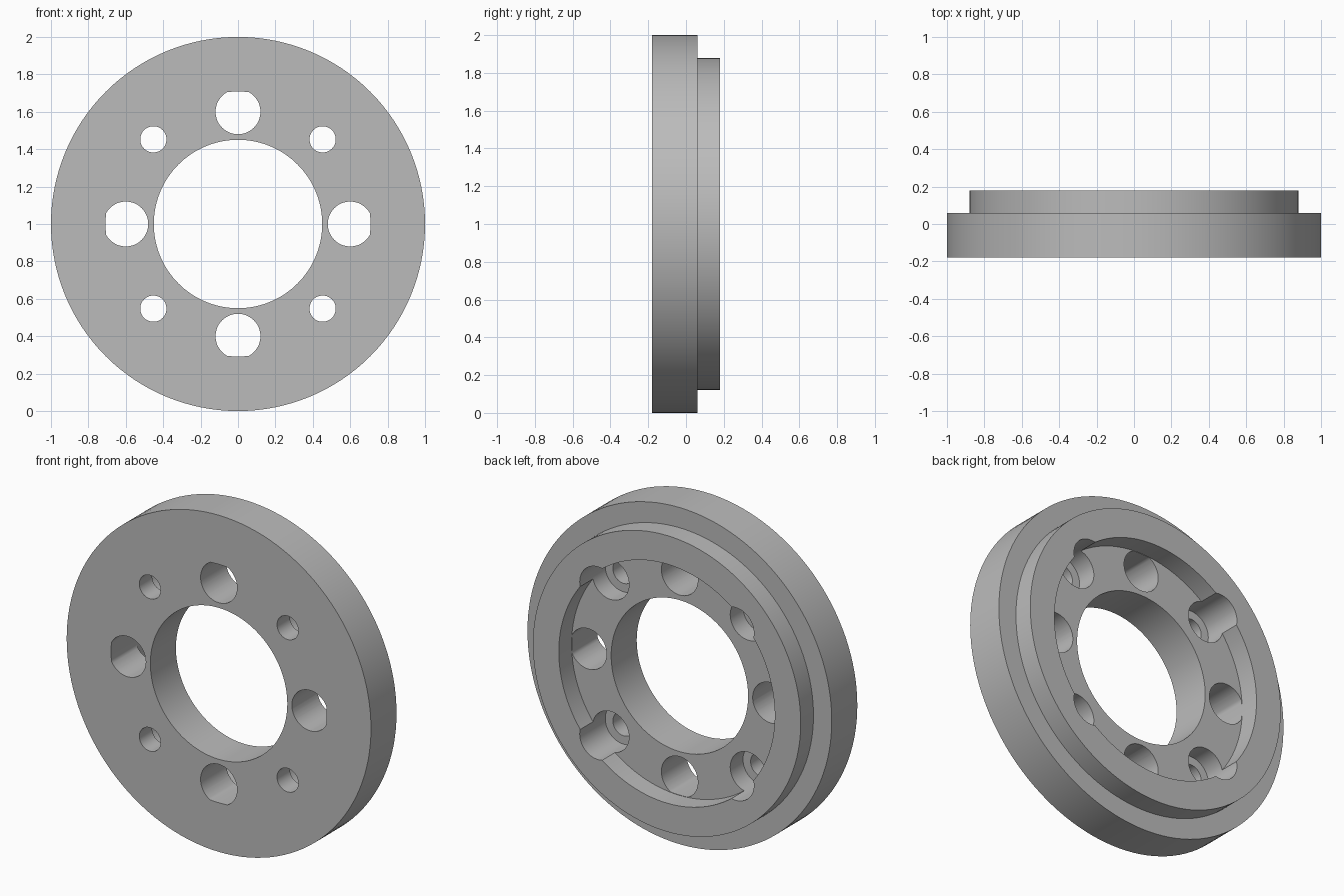
import bpy
import bmesh
import math
from mathutils import Matrix

if "Cube" in bpy.data.objects:
    bpy.data.objects.remove(bpy.data.objects["Cube"], do_unlink=True)

SEGMENTS = 128
CENTRE_Z = 1.0
FRONT, FLOOR, BACK = -0.18, 0.06, 0.18   # depths along y
BORE, RECESS, STEP, RIM = 0.45, 0.71, 0.88, 1.0

grey = bpy.data.materials.new("machined_grey")
grey.use_nodes = True
colour = (0.5, 0.5, 0.5, 1.0)
grey.diffuse_color = colour
grey.node_tree.nodes["Principled BSDF"].inputs["Base Color"].default_value = colour


def make_object(name, bm):
    mesh = bpy.data.meshes.new(name)
    bm.to_mesh(mesh)
    bm.free()
    mesh.materials.append(grey)
    obj = bpy.data.objects.new(name, mesh)
    bpy.context.collection.objects.link(obj)
    return obj


def lathe(name, profile):
    """Turn a closed (radius, y) profile around the y axis."""
    bm = bmesh.new()
    rings = []
    for i in range(SEGMENTS):
        a = 2 * math.pi * i / SEGMENTS
        rings.append([bm.verts.new((r * math.cos(a), y, CENTRE_Z + r * math.sin(a)))
                      for r, y in profile])
    n = len(profile)
    for i, ring in enumerate(rings):
        after = rings[(i + 1) % SEGMENTS]
        for j in range(n):
            k = (j + 1) % n
            bm.faces.new((ring[j], ring[k], after[k], after[j]))
    return make_object(name, bm)


def add_drill(bm, distance, angle, radius, y0, y1, limit=RIM):
    """Add a cylinder along y, kept within a limit radius of the ring's axis."""
    place = Matrix.Translation((distance * math.cos(angle), (y0 + y1) / 2,
                                CENTRE_Z + distance * math.sin(angle)))
    made = bmesh.ops.create_cone(bm, cap_ends=True, segments=64, radius1=radius,
                                 radius2=radius, depth=y1 - y0,
                                 matrix=place @ Matrix.Rotation(math.pi / 2, 4, "X"))
    for v in made["verts"]:
        reach = math.hypot(v.co.x, v.co.z - CENTRE_Z)
        if reach > limit:
            v.co.x *= limit / reach
            v.co.z = CENTRE_Z + (v.co.z - CENTRE_Z) * limit / reach


# Flanged ring with a raised step and a recess in the back
ring = lathe("flange_ring", [(BORE, FRONT), (RIM, FRONT), (RIM, FLOOR), (STEP, FLOOR),
                             (STEP, BACK), (RECESS, BACK), (RECESS, FLOOR), (BORE, FLOOR)])

# Large holes are flattened where they meet the recess wall
large, small, counterbores = bmesh.new(), bmesh.new(), bmesh.new()
for i in range(4):
    straight = i * math.pi / 2
    diagonal = straight + math.pi / 4
    add_drill(large, 0.6, straight, 0.12, FRONT - 0.1, BACK + 0.1, RECESS - 0.002)
    add_drill(small, 0.64, diagonal, 0.07, FRONT - 0.1, BACK + 0.1)
    add_drill(counterbores, 0.64, diagonal, 0.12, -0.06, BACK + 0.1)

# Cut the holes, then remove the cutters
bpy.context.view_layer.objects.active = ring
ring.select_set(True)
for name, bm in (("large_hole_cutter", large), ("screw_hole_cutter", small),
                 ("counterbore_cutter", counterbores)):
    cutter = make_object(name, bm)
    cutter.hide_render = True
    cut = ring.modifiers.new(name, "BOOLEAN")
    cut.operation = "DIFFERENCE"
    cut.solver = "MANIFOLD"
    cut.object = cutter
    bpy.ops.object.modifier_apply(modifier=cut.name)
    bpy.data.objects.remove(cutter, do_unlink=True)

bpy.ops.object.shade_smooth_by_angle(angle=math.radians(30))
